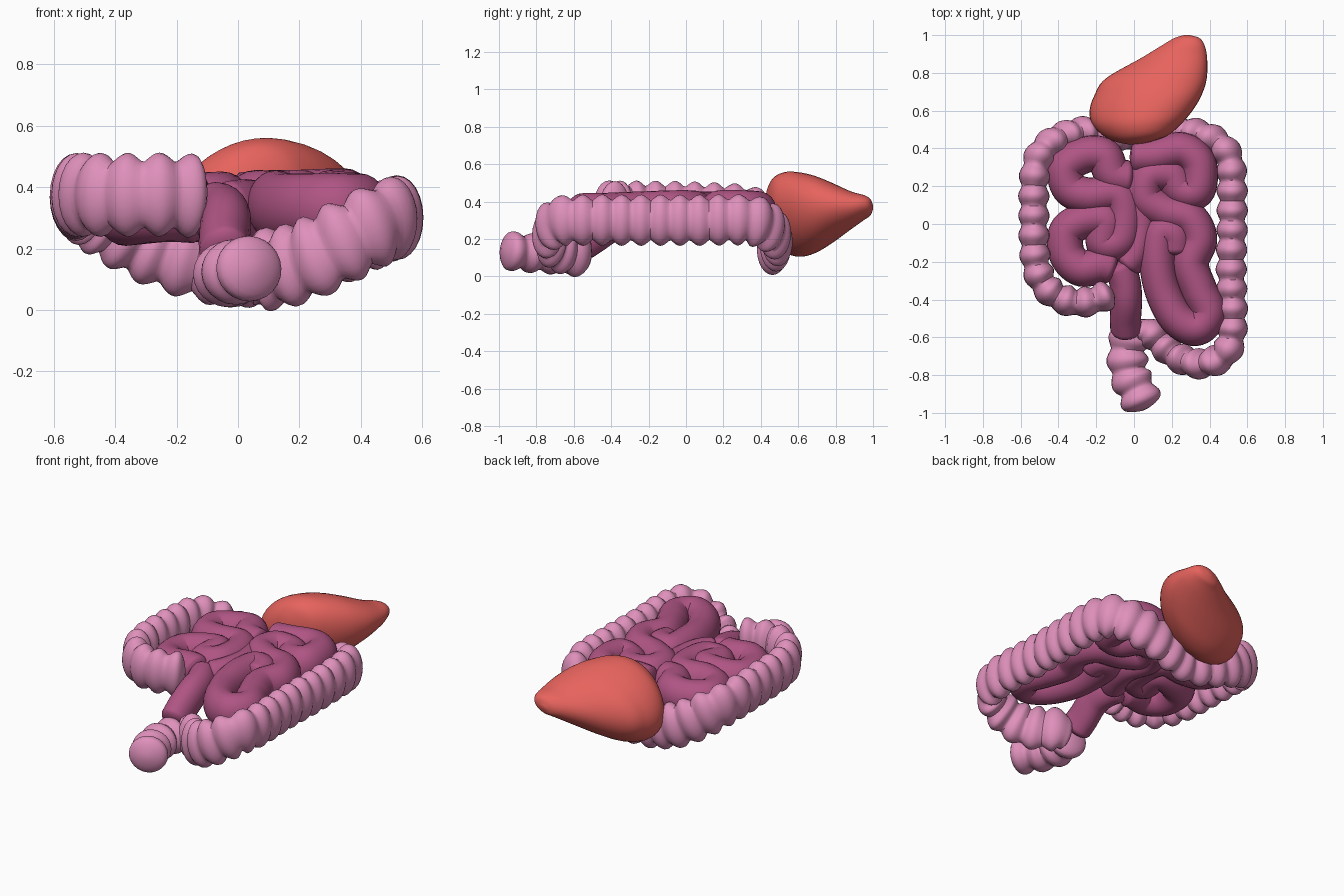
import bpy, math
from mathutils import Vector


def spline(keys, n=16):
    """Smooth interpolation through tuples of any length."""
    k = [keys[0]] + list(keys) + [keys[-1]]
    out = []
    for i in range(1, len(k) - 2):
        for s in range(n):
            t = s / n
            out.append(tuple(
                0.5 * (2 * b + (c - a) * t + (2 * a - 5 * b + 4 * c - d) * t * t
                       + (3 * b - a - 3 * c + d) * t ** 3)
                for a, b, c, d in zip(k[i - 1], k[i], k[i + 1], k[i + 2])))
    out.append(tuple(keys[-1]))
    return out


def resample(pts, step):
    """Even spacing along a polyline."""
    pts = [Vector(p) for p in pts]
    out, left = [pts[0]], step
    for a, b in zip(pts, pts[1:]):
        d = (b - a).length
        pos = left
        while pos <= d:
            out.append(a.lerp(b, pos / d))
            pos += step
        left = pos - d
    return out


def loft(name, rings, color):
    n = len(rings[0])
    verts = [v for r in rings for v in r]
    faces = [(i * n + j, i * n + (j + 1) % n, (i + 1) * n + (j + 1) % n, (i + 1) * n + j)
             for i in range(len(rings) - 1) for j in range(n)]
    faces.append(tuple(range(n))[::-1])
    faces.append(tuple(range(len(verts) - n, len(verts))))
    me = bpy.data.meshes.new(name)
    me.from_pydata(verts, [], faces)
    ob = bpy.data.objects.new(name, me)
    bpy.context.collection.objects.link(ob)
    mat = bpy.data.materials.new(name + "_colour")
    mat.diffuse_color = (*color, 1)
    me.materials.append(mat)
    bpy.ops.object.select_all(action='DESELECT')
    ob.select_set(True)
    bpy.context.view_layer.objects.active = ob
    bpy.ops.object.mode_set(mode='EDIT')
    bpy.ops.mesh.select_all(action='SELECT')
    bpy.ops.mesh.normals_make_consistent(inside=False)
    bpy.ops.object.mode_set(mode='OBJECT')
    bpy.ops.object.shade_smooth_by_angle(angle=math.radians(50))
    return ob


def tube(name, keys, half_w, half_h, color, pitch=0, step=0.012, sides=24):
    """Upright-oval tube; a pitch gives it pouches."""
    p = resample(spline(keys), step)
    rings, last = [], len(p) - 1
    for i, c in enumerate(p):
        t = (p[min(i + 2, last)] - p[max(i - 2, 0)]).normalized()
        side = t.cross(Vector((0, 0, 1))).normalized()
        up = side.cross(t)
        f = 1.0
        if pitch:
            f = 0.77 + 0.23 * abs(math.sin(math.pi * i * step / pitch)) ** 1.2
        e = min(i, last - i) * step / 0.04          # rounded ends
        if e < 1:
            f *= math.sqrt(max(0.06, 1 - (1 - e) ** 2))
        rings.append([c + side * (half_w * f * math.cos(a)) + up * (half_h * f * math.sin(a))
                      for a in (2 * math.pi * j / sides for j in range(sides))])
    return loft(name, rings, color)


PINK = (0.74, 0.28, 0.50)
PLUM = (0.43, 0.09, 0.23)
RED = (0.80, 0.125, 0.11)

# large intestine: ascending, transverse, descending and sigmoid parts
tube("large_intestine", [
    (-0.11, -0.36, .37), (-0.22, -0.405, .375), (-0.34, -0.41, .375), (-0.46, -0.34, .375),
    (-0.52, -0.20, .375), (-0.53, 0.05, .37), (-0.52, 0.30, .355), (-0.45, 0.42, .31),
    (-0.30, 0.485, .225), (-0.15, 0.48, .17), (0, 0.46, .143), (0.15, 0.48, .165),
    (0.30, 0.485, .21), (0.44, 0.43, .27), (0.51, 0.32, .30), (0.52, 0.05, .30),
    (0.515, -0.25, .30), (0.52, -0.55, .30), (0.48, -0.69, .29), (0.36, -0.74, .23),
    (0.24, -0.71, .17), (0.15, -0.64, .14), (0.08, -0.575, .13), (0.01, -0.57, .12)],
    0.083, 0.137, PINK, pitch=0.104)

# rectum
tube("rectum", [(-0.01, -0.56, .115), (-0.035, -0.67, .115), (-0.025, -0.79, .12), (0.015, -0.88, .13),
                (0.06, -0.985, .14)],
     0.112, 0.107, PINK, pitch=0.11)

# small intestine, right coils
tube("small_intestine_right_coils", [
    (-0.02, 0.36, .33), (0.10, 0.36, .34), (0.25, 0.39, .34), (0.34, 0.32, .345),
    (0.335, 0.18, .345), (0.25, 0.18, .33), (0.19, 0.26, .33), (0.08, 0.25, .34),
    (0.06, 0.14, .34), (0.16, 0.07, .34), (0.29, 0.03, .345), (0.345, -0.08, .345),
    (0.30, -0.21, .34), (0.345, -0.35, .335), (0.395, -0.47, .33), (0.33, -0.55, .33),
    (0.23, -0.50, .33), (0.155, -0.36, .33), (0.125, -0.2, .34), (0.14, -0.05, .34),
    (0.21, -0.06, .34), (0.22, -0.17, .32)],
    0.096, 0.115, PLUM)

# small intestine, left coils
tube("small_intestine_left_coils", [
    (0.0, 0.24, .33), (-0.11, 0.26, .34), (-0.16, 0.36, .34), (-0.26, 0.365, .33), (-0.36, 0.30, .33),
    (-0.34, 0.19, .33), (-0.24, 0.15, .34), (-0.10, 0.16, .34), (-0.05, 0.07, .34),
    (-0.07, -0.08, .34), (-0.16, -0.10, .33), (-0.15, 0.02, .34), (-0.26, 0.02, .33),
    (-0.355, -0.04, .32), (-0.355, -0.16, .32), (-0.28, -0.235, .33), (-0.17, -0.22, .33),
    (-0.09, -0.24, .32)],
    0.096, 0.11, PLUM)

# last stretch, dropping down to the rectum
tube("small_intestine_lower_end", [
    (-0.09, -0.2, .32), (-0.05, -0.3, .31), (-0.04, -0.40, .285), (-0.045, -0.50, .22),
    (-0.04, -0.59, .16)], 0.083, 0.1, PLUM)

# inner coil filling the middle
tube("small_intestine_middle_coil", [
    (0.06, 0.3, .32), (0.0, 0.15, .32), (0.04, 0.0, .32), (0.01, -0.15, .32), (-0.06, -0.24, .31)],
    0.08, 0.105, PLUM)

# stomach: slices along y given as (y, x min, x max, z min, z max)
slices = spline([
    (1.0, .265, .295, .36, .38), (.985, .215, .345, .325, .415), (.95, .155, .372, .30, .435),
    (.88, .04, .387, .25, .455), (.77, -.15, .385, .17, .505), (.68, -.21, .357, .12, .54),
    (.60, -.235, .31, .105, .557), (.53, -.222, .25, .13, .558), (.47, -.165, .18, .20, .53),
    (.435, -.095, .085, .29, .47), (.42, -.02, .01, .37, .39)], 6)
rings = []
for y, x0, x1, z0, z1 in slices:
    rings.append([((x0 + x1) / 2 + (x1 - x0) / 2 * math.cos(a), y,
                   (z0 + z1) / 2 + (z1 - z0) / 2 * math.sin(a + 0.28))
                  for a in (2 * math.pi * j / 40 for j in range(40))])
loft("stomach", rings, RED)
